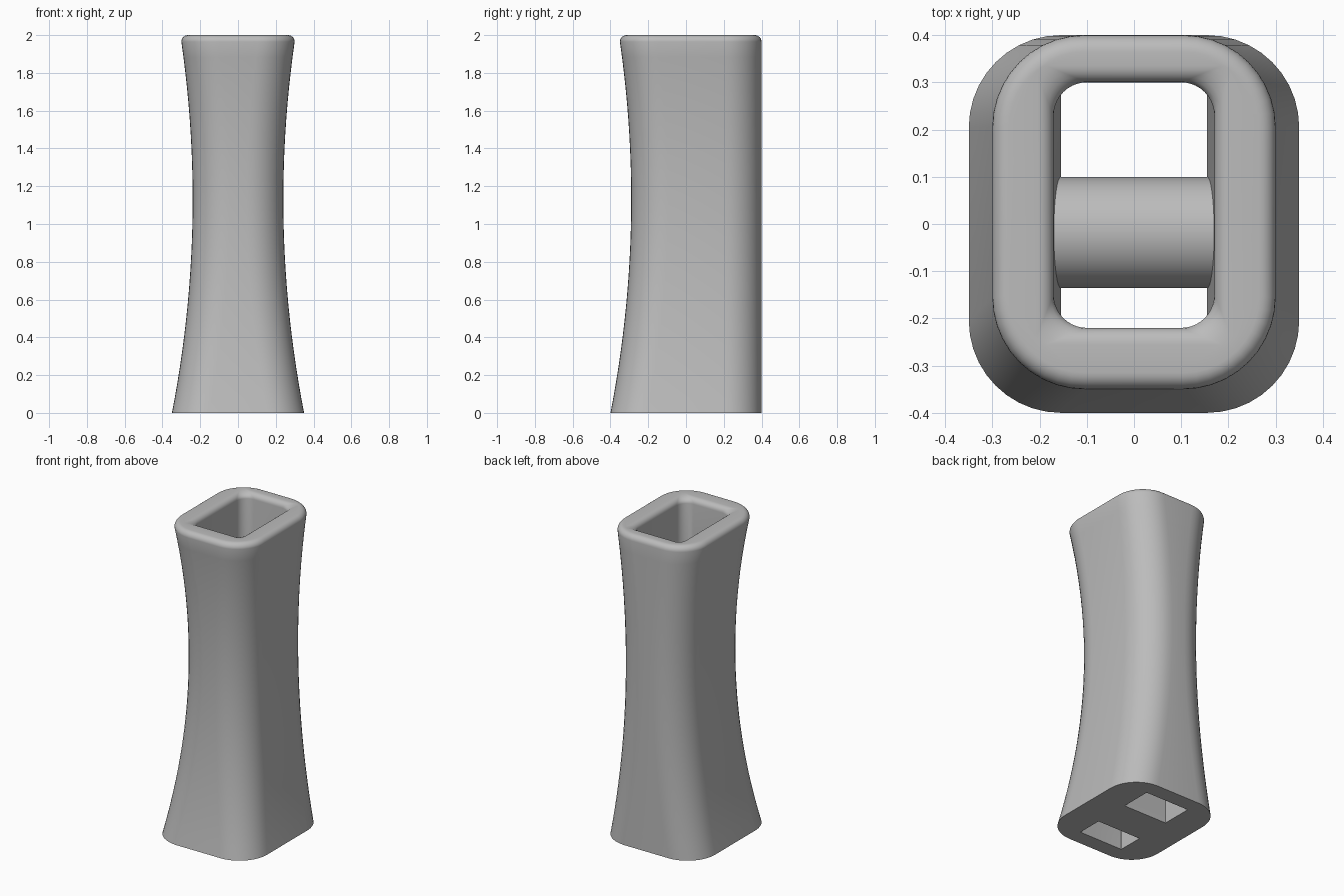
import bpy, bmesh, math

cube = bpy.data.objects.get("Cube")
if cube:
    bpy.data.objects.remove(cube, do_unlink=True)

grey = bpy.data.materials.new("plain grey")
grey.use_nodes = True
grey.diffuse_color = (0.5, 0.5, 0.5, 1)
grey.node_tree.nodes["Principled BSDF"].inputs["Base Color"].default_value = (0.5, 0.5, 0.5, 1)

HEIGHT = 2.0
BACK = 0.4
CORNER_STEPS = 10


def ring(half_x, front, back, radius, z):
    """Rounded rectangle at height z, counter-clockwise from above."""
    points = []
    corners = [(1, back, 0), (-1, back, 1), (-1, front, 2), (1, front, 3)]
    for side, y, quarter in corners:
        cx = side * (half_x - radius)
        cy = y - radius if y == back else y + radius
        for i in range(CORNER_STEPS + 1):
            a = (quarter + i / CORNER_STEPS) * math.pi / 2
            points.append((cx + radius * math.cos(a), cy + radius * math.sin(a), z))
    return points


def finish(bm, name):
    bmesh.ops.recalc_face_normals(bm, faces=bm.faces)
    mesh = bpy.data.meshes.new(name)
    bm.to_mesh(mesh)
    bm.free()
    obj = bpy.data.objects.new(name, mesh)
    bpy.context.collection.objects.link(obj)
    mesh.materials.append(grey)
    bpy.ops.object.select_all(action="DESELECT")
    obj.select_set(True)
    bpy.context.view_layer.objects.active = obj
    bpy.ops.object.shade_smooth_by_angle(angle=math.radians(35))
    return obj


def outer(z, inset=0.0, height=None):
    """Waisted outside section with a straight back."""
    half = 0.24 + 0.086 * (z - 1.13) ** 2
    return ring(half - inset, -half - 0.05 + inset, BACK - inset, 0.195 - inset,
                z if height is None else height)


def inner(spread, z, radius=0.07):
    return ring(0.17 + spread, -0.22 - spread, 0.3 + spread, radius, z)


# Hollow body: up the outside, over the rounded rim, down the inside
EDGE = 0.035
shoulder = HEIGHT - EDGE
rings = [outer(shoulder * i / 24) for i in range(25)]
for i in range(1, 7):
    a = i / 6 * math.pi / 2
    rings.append(outer(shoulder, EDGE * (1 - math.cos(a)), shoulder + EDGE * math.sin(a)))
for i in range(7):
    a = i / 6 * math.pi / 2
    rings.append(inner(EDGE * (1 - math.sin(a)), HEIGHT - EDGE * (1 - math.cos(a)),
                       0.02 + 0.05 * math.sin(a)))

# Lower socket flares to sharp-cornered openings
rings.append(inner(0, 0.32))
rings += [ring(0.155, -0.3, 0.3, 0.003, z) for z in (0.2, 0)]

bm = bmesh.new()
loops = [[bm.verts.new(p) for p in r] for r in rings]
for k, low in enumerate(loops):
    high = loops[(k + 1) % len(loops)]
    for i in range(len(low)):
        j = (i + 1) % len(low)
        bm.faces.new((low[i], low[j], high[j], high[i]))
finish(bm, "hollow_body")

# Round-topped cross bar at the foot of the cavity
bar_radius, bar_y, bar_side = 0.118, -0.018, 0.2
profile = [(bar_y - bar_radius, 0), (bar_y + bar_radius, 0)]
for i in range(25):
    a = i / 24 * math.pi
    profile.append((bar_y + bar_radius * math.cos(a), bar_side + bar_radius * math.sin(a)))
bm = bmesh.new()
face = bm.faces.new([bm.verts.new((-0.19, y, z)) for y, z in profile])
extruded = bmesh.ops.extrude_face_region(bm, geom=[face])
bmesh.ops.translate(bm, vec=(0.38, 0, 0),
                    verts=[v for v in extruded["geom"] if isinstance(v, bmesh.types.BMVert)])
finish(bm, "cross_bar")
